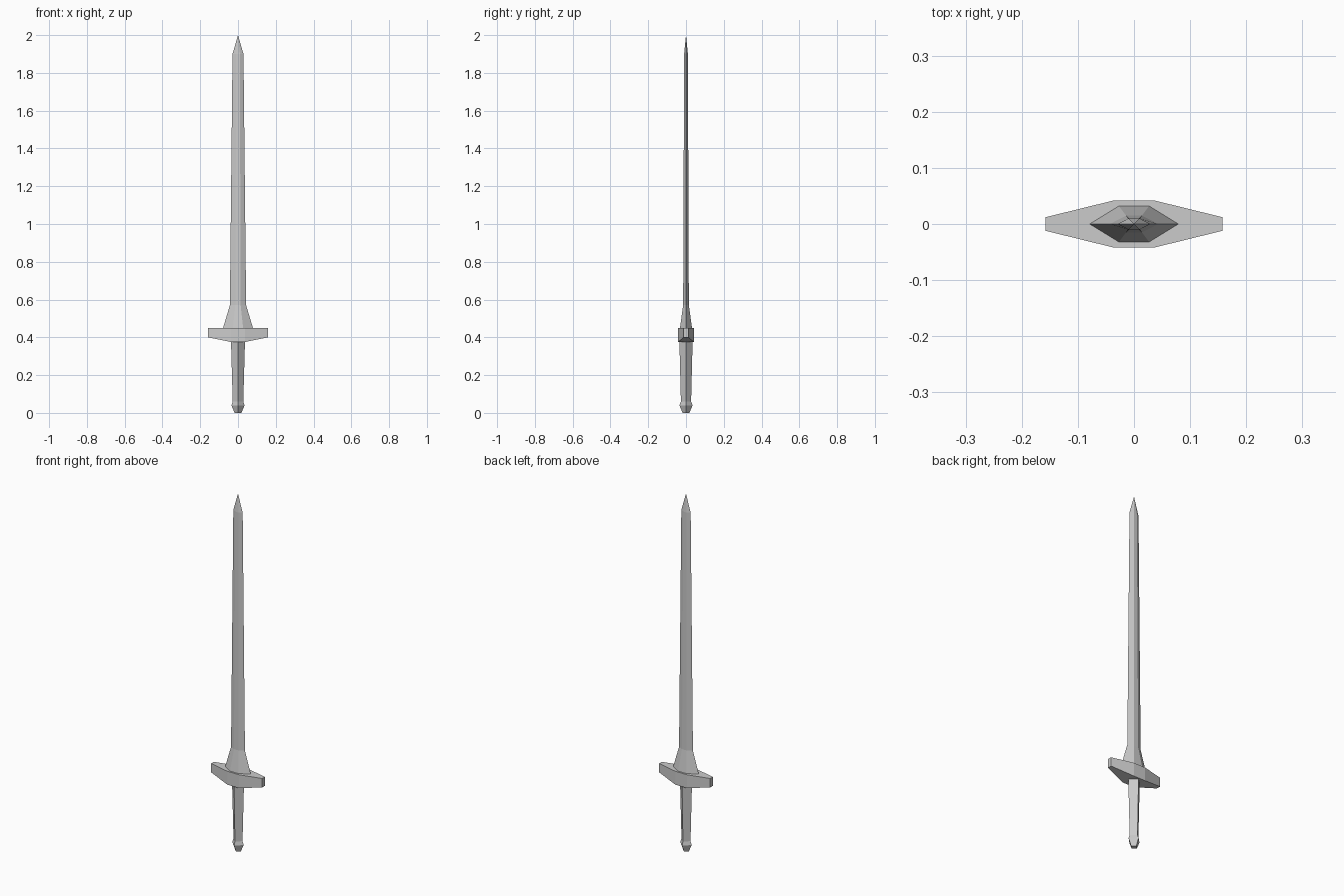
import bpy

if "Cube" in bpy.data.objects:
    bpy.data.objects.remove(bpy.data.objects["Cube"])


def loft(name, rings, tip=None):
    """Skin a stack of equal-sided rings, closing with caps or a point."""
    n = len(rings[0])
    verts = [p for ring in rings for p in ring]
    faces = [tuple(reversed(range(n)))]
    for k in range(len(rings) - 1):
        for i in range(n):
            j = (i + 1) % n
            faces.append((k * n + i, k * n + j, (k + 1) * n + j, (k + 1) * n + i))
    last = (len(rings) - 1) * n
    if tip:
        verts.append(tip)
        faces += [(last + i, last + (i + 1) % n, len(verts) - 1) for i in range(n)]
    else:
        faces.append(tuple(last + i for i in range(n)))
    mesh = bpy.data.meshes.new(name)
    mesh.from_pydata(verts, [], faces)
    obj = bpy.data.objects.new(name, mesh)
    bpy.context.collection.objects.link(obj)
    return obj


def hexagon(z, w, flat, t):
    return [(w, 0, z), (flat, t, z), (-flat, t, z),
            (-w, 0, z), (-flat, -t, z), (flat, -t, z)]


def diamond(z, w, t):
    return [(w, 0, z), (0, t, z), (-w, 0, z), (0, -t, z)]


def guard_ring(z_end, z_mid):
    half = [(0.158, -0.012, z_end), (0.158, 0.012, z_end),
            (0.036, 0.042, z_mid), (-0.036, 0.042, z_mid)]
    return half + [(-x, -y, z) for x, y, z in half]


# Blade: flared base, long taper, pointed tip
loft("blade", [hexagon(0.45, 0.079, 0.027, 0.032),
               hexagon(0.57, 0.043, 0.014, 0.015),
               hexagon(1.90, 0.029, 0.010, 0.010)], tip=(0, 0, 2.0))

# Cross guard: flat top, underside sloping up to the ends
guard = loft("cross_guard", [guard_ring(0.40, 0.375), guard_ring(0.45, 0.45)])

# The folded underside is split into one centre panel and two wings
mesh = guard.data
verts = [v.co[:] for v in mesh.vertices]
faces = [tuple(p.vertices) for p in mesh.polygons][1:]
faces += [(7, 6, 3, 2), (2, 1, 0, 7), (6, 5, 4, 3)]
mesh.clear_geometry()
mesh.from_pydata(verts, [], faces)

# Grip and pommel: square sections turned edge-forward
loft("grip", [diamond(0.06, 0.028, 0.027), diamond(0.38, 0.037, 0.035)])
loft("pommel", [diamond(0, 0.018, 0.018), diamond(0.04, 0.035, 0.035),
                diamond(0.06, 0.028, 0.027)])
